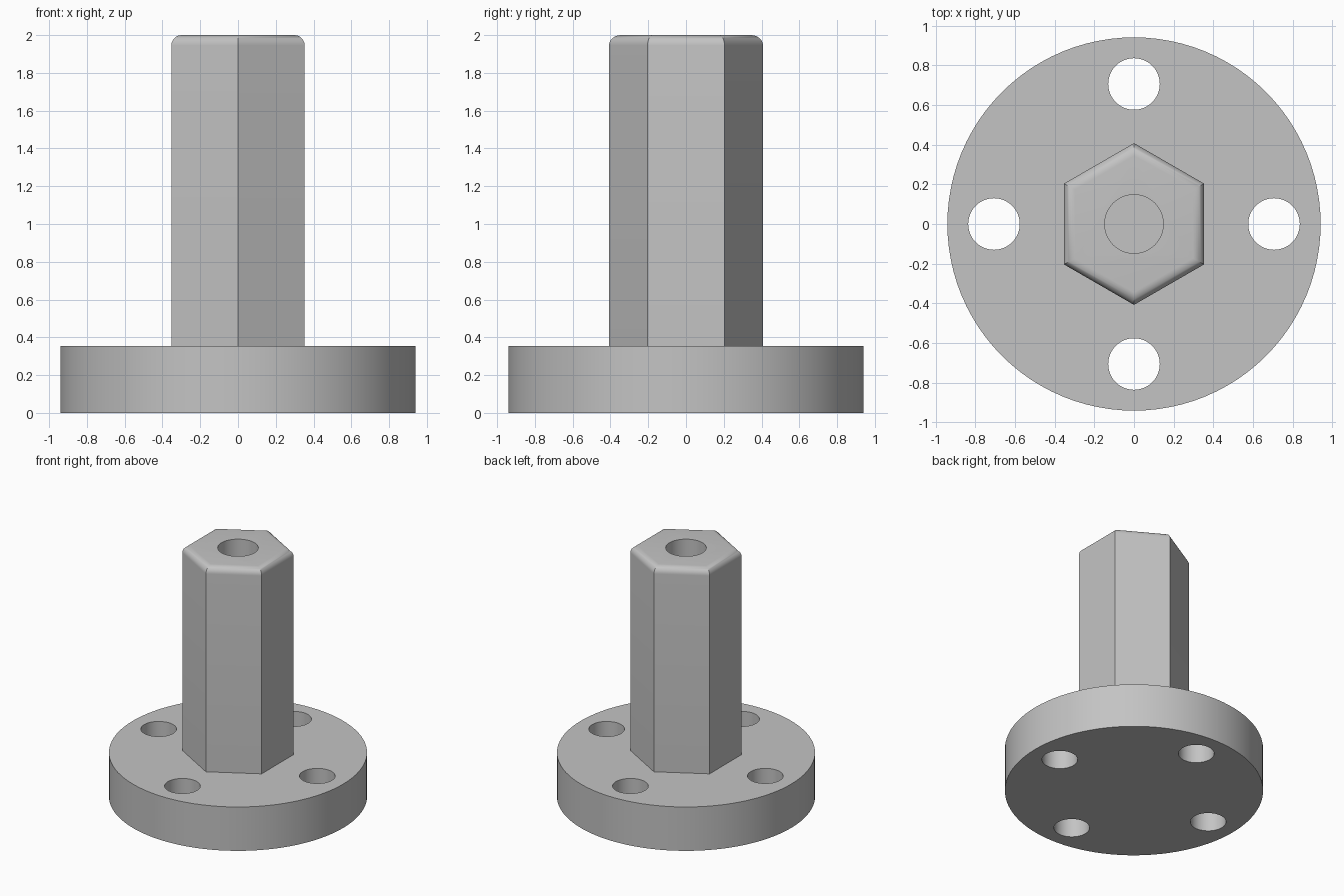
import bpy
import bmesh
import math

cube = bpy.data.objects.get("Cube")
if cube:
    bpy.data.objects.remove(cube, do_unlink=True)

# Dimensions
FLANGE_R, FLANGE_H = 0.941, 0.353
BOLT_CIRCLE, BOLT_R = 0.706, 0.13
HEX_APOTHEM, FILLET, TOP = 0.353, 0.055, 2.0
BORE_R, BORE_BOTTOM = 0.148, 1.1

grey = bpy.data.materials.new("plain_grey")
grey.use_nodes = True
colour = (0.55, 0.55, 0.55, 1)
grey.diffuse_color = colour
grey.node_tree.nodes["Principled BSDF"].inputs["Base Color"].default_value = colour


def loft(name, profile, sides, turn=0.0, centre=(0, 0)):
    """Closed prism through rings given as (radius, height)."""
    bm = bmesh.new()
    rings = []
    for r, z in profile:
        angles = [turn + math.tau * i / sides for i in range(sides)]
        rings.append([bm.verts.new((centre[0] + r * math.cos(a),
                                    centre[1] + r * math.sin(a), z)) for a in angles])
    for low, high in zip(rings, rings[1:]):
        for i in range(sides):
            j = (i + 1) % sides
            bm.faces.new((low[i], low[j], high[j], high[i]))
    bm.faces.new(rings[0][::-1])
    bm.faces.new(rings[-1])
    mesh = bpy.data.meshes.new(name)
    bm.to_mesh(mesh)
    bm.free()
    mesh.materials.append(grey)
    obj = bpy.data.objects.new(name, mesh)
    bpy.context.collection.objects.link(obj)
    return obj


def drill(target, cutters):
    """Cut the holes, apply them and shade the result."""
    bpy.ops.object.select_all(action='DESELECT')
    target.select_set(True)
    bpy.context.view_layer.objects.active = target
    for cutter in cutters:
        mod = target.modifiers.new("hole", 'BOOLEAN')
        mod.operation = 'DIFFERENCE'
        mod.solver = 'EXACT'
        mod.object = cutter
        bpy.ops.object.modifier_apply(modifier=mod.name)
        bpy.data.objects.remove(cutter, do_unlink=True)
    bpy.ops.object.shade_smooth_by_angle(angle=math.radians(30))


# Round flange with four bolt holes
flange = loft("flange", [(FLANGE_R, 0), (FLANGE_R, FLANGE_H)], 96)
bolt_cutters = []
for k in range(4):
    a = k * math.pi / 2
    spot = (BOLT_CIRCLE * math.cos(a), BOLT_CIRCLE * math.sin(a))
    bolt_cutters.append(loft("bolt_hole_cutter",
                             [(BOLT_R, -0.1), (BOLT_R, FLANGE_H + 0.1)], 48, centre=spot))
drill(flange, bolt_cutters)

# Hexagonal shaft with a rounded top rim and a blind bore
to_corner = 1 / math.cos(math.pi / 6)
profile = [(HEX_APOTHEM * to_corner, FLANGE_H)]
STEPS = 8
for s in range(STEPS + 1):
    a = math.pi / 2 * s / STEPS
    inset = FILLET * (1 - math.cos(a))
    profile.append(((HEX_APOTHEM - inset) * to_corner, TOP - FILLET + FILLET * math.sin(a)))
shaft = loft("hex_shaft", profile, 6, turn=math.pi / 6)
drill(shaft, [loft("bore_cutter", [(BORE_R, BORE_BOTTOM), (BORE_R, TOP + 0.1)], 48)])
